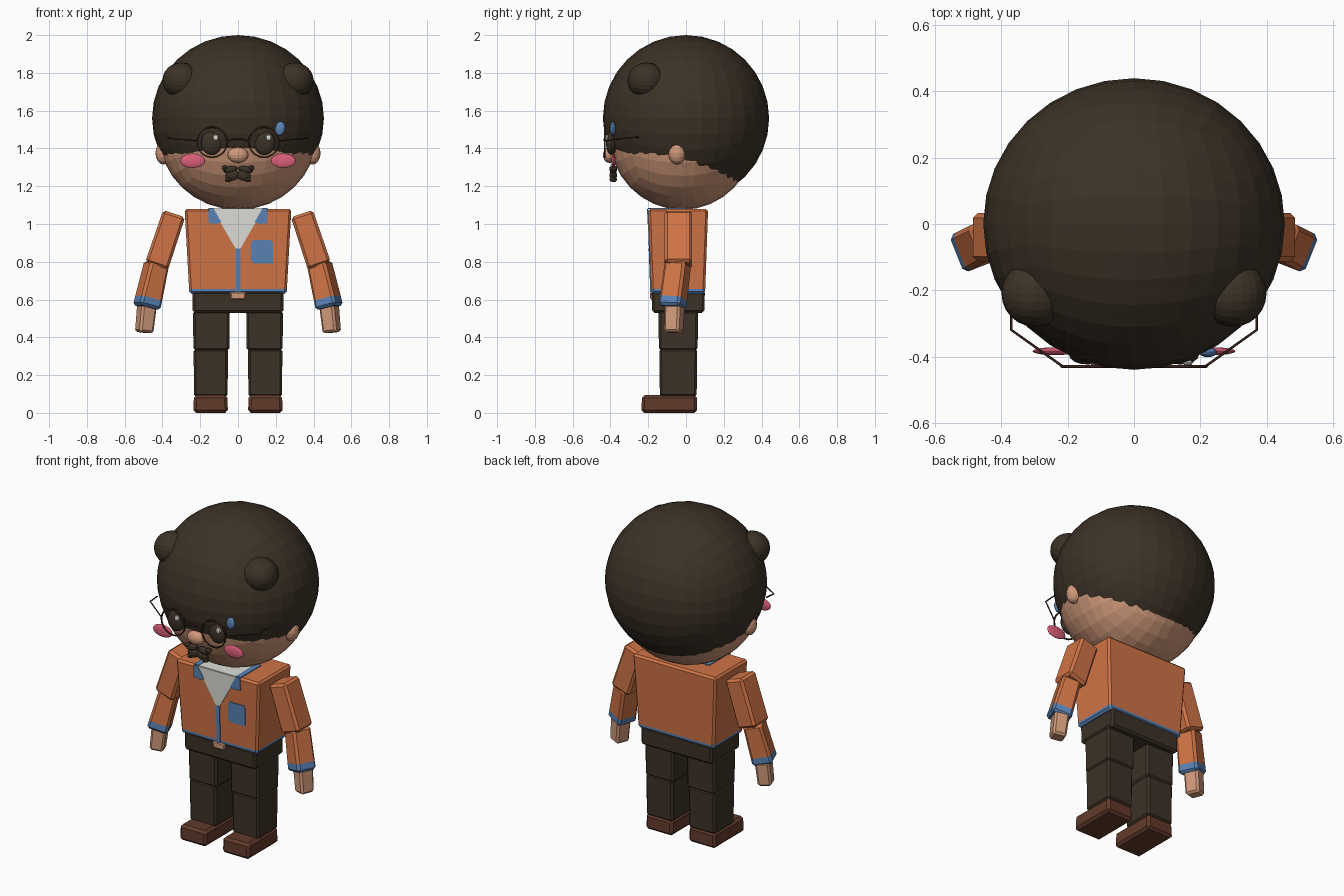
import bpy, bmesh, math
from mathutils import Vector, Matrix

if "Cube" in bpy.data.objects:
    bpy.data.objects.remove(bpy.data.objects["Cube"], do_unlink=True)


def material(name, rgb):
    lin = [((c / 255 + 0.055) / 1.055) ** 2.4 for c in rgb] + [1]
    m = bpy.data.materials.new(name)
    m.use_nodes = True
    m.diffuse_color = lin
    m.node_tree.nodes["Principled BSDF"].inputs["Base Color"].default_value = lin
    return m


DARK = material("dark brown", (60, 50, 38))
ORANGE = material("orange cloth", (208, 116, 70))
BLUE = material("blue trim", (90, 132, 182))
SKIN = material("skin", (208, 153, 122))
WHITE = material("white", (222, 222, 217))
PINK = material("pink", (220, 95, 122))
SHOE = material("shoe brown", (98, 58, 43))
FRAME = material("glasses brown", (62, 38, 30))


def finish(name, bm, *mats):
    bmesh.ops.recalc_face_normals(bm, faces=bm.faces)
    me = bpy.data.meshes.new(name)
    bm.to_mesh(me)
    bm.free()
    ob = bpy.data.objects.new(name, me)
    bpy.context.collection.objects.link(ob)
    for m in mats:
        me.materials.append(m)
    return ob


def blob(name, centre, radii, mat, cuts=3, cut=None, tilt=0):
    """Ellipsoid from a subdivided cube; cut is (point, normal) of the part removed."""
    bm = bmesh.new()
    bmesh.ops.create_cube(bm, size=2)
    bmesh.ops.subdivide_edges(bm, edges=bm.edges, cuts=cuts, use_grid_fill=True)
    for v in bm.verts:
        p = Vector([math.tan(c * math.pi / 4) for c in v.co]).normalized()
        v.co = Vector([p[i] * radii[i] for i in range(3)])
    bm.transform(Matrix.Translation(centre) @ Matrix.Rotation(tilt, 4, 'Y'))
    if cut:
        geom = bm.verts[:] + bm.edges[:] + bm.faces[:]
        bmesh.ops.bisect_plane(bm, geom=geom, plane_co=cut[0], plane_no=cut[1], clear_outer=True)
        bmesh.ops.holes_fill(bm, edges=[e for e in bm.edges if e.is_boundary], sides=0)
    return finish(name, bm, mat)


def block(name, a, b, size_a, size_b, mat, trim=0, trim_mat=None, twist=0, bevel=0.012):
    """Tapered, bevelled block running from a to b, with an optional coloured band at b."""
    a, b = Vector(a), Vector(b)
    length = (b - a).length
    d = (b - a) / length
    x = Vector((math.cos(twist), math.sin(twist), 0))
    x = (x - d * x.dot(d)).normalized()
    y = d.cross(x)
    bm = bmesh.new()
    bmesh.ops.create_cube(bm, size=1)
    for v in bm.verts:
        s = size_b if v.co.z > 0 else size_a
        v.co = Vector((v.co.x * s[0], v.co.y * s[1], (v.co.z + 0.5) * length))
    bmesh.ops.bevel(bm, geom=bm.edges[:], offset=bevel, segments=1, affect='EDGES')
    if trim:
        geom = bm.verts[:] + bm.edges[:] + bm.faces[:]
        bmesh.ops.bisect_plane(bm, geom=geom, plane_co=(0, 0, length - trim), plane_no=(0, 0, 1))
        for f in bm.faces:
            f.material_index = int(f.calc_center_median().z > length - trim)
    for v in bm.verts:
        v.co = a + x * v.co.x + y * v.co.y + d * v.co.z
    return finish(name, bm, mat, trim_mat or mat)


def panel(name, points, offset, mat):
    """Thin plate raised from a flat outline."""
    bm = bmesh.new()
    face = bm.faces.new([bm.verts.new(p) for p in points])
    out = bmesh.ops.extrude_face_region(bm, geom=[face])["geom"]
    verts = [g for g in out if isinstance(g, bmesh.types.BMVert)]
    bmesh.ops.translate(bm, verts=verts, vec=offset)
    return finish(name, bm, mat)


def chest(name, outline, mat, lift=0.004):
    pts = [(x, -0.184 - 0.036 * (z - 0.63), z) for x, z in outline]
    return panel(name, pts, (0, -lift, 0), mat)


def wire(name, points, mat, closed=False, radius=0.005):
    cu = bpy.data.curves.new(name, 'CURVE')
    cu.dimensions = '3D'
    cu.bevel_depth = radius
    cu.bevel_resolution = 1
    sp = cu.splines.new('POLY')
    sp.points.add(len(points) - 1)
    for p, co in zip(sp.points, points):
        p.co = (*co, 1)
    sp.use_cyclic_u = closed
    cu.materials.append(mat)
    ob = bpy.data.objects.new(name, cu)
    bpy.context.collection.objects.link(ob)
    return ob


# Head and hair cap with a hairline sloping down to the back
blob("head", (0, -0.02, 1.48), (0.42, 0.39, 0.405), SKIN, cuts=7)
blob("hair", (0, 0, 1.56), (0.455, 0.44, 0.44), DARK, cuts=7,
     cut=((0, 0, 1.275), (0, -0.325, -1)))
blob("nose", (0, -0.405, 1.365), (0.055, 0.035, 0.042), SKIN)

# Torso with hem, hips and belly gap
block("jacket", (0, -0.0415, 1.08), (0, -0.0415, 0.63), (0.565, 0.317), (0.515, 0.285),
      ORANGE, trim=0.026, trim_mat=BLUE)
block("hips", (0, -0.041, 0.645), (0, -0.041, 0.53), (0.48, 0.282), (0.48, 0.275), DARK)
block("belly_gap", (0, -0.17, 0.64), (0, -0.17, 0.6), (0.085, 0.04), (0.075, 0.04), SKIN, bevel=0.006)

# Jacket front: shirt opening, placket and pocket
chest("shirt_front", [(-0.135, 1.08), (0.135, 1.08), (0.01, 0.865), (-0.01, 0.865)], WHITE)
chest("placket", [(-0.012, 0.87), (0.012, 0.87), (0.012, 0.64), (-0.012, 0.64)], BLUE, 0.005)
chest("pocket", [(0.08, 0.915), (0.175, 0.915), (0.185, 0.9), (0.185, 0.79),
                 (0.085, 0.79), (0.07, 0.805), (0.07, 0.9)], BLUE)
panel("shirt_top", [(-0.13, -0.2, 1.079), (0.13, -0.2, 1.079), (0.13, 0, 1.079), (-0.13, 0, 1.079)],
      (0, 0, 0.004), WHITE)

for s, side in ((1, "left"), (-1, "right")):
    # Collar
    chest(side + "_collar", [(s * x, z) for x, z in
          ((0.157, 1.08), (0.128, 1.08), (0.088, 1.01), (0.115, 1.0), (0.157, 1.005))], BLUE, 0.006)
    panel(side + "_collar_top", [(s * x, y, 1.079) for x, y in
          ((0.157, -0.2), (0.125, -0.2), (0.125, 0), (0.157, 0))], (0, 0, 0.006), BLUE)

    # Arm
    block(side + "_upper_arm", (s * 0.338, -0.04, 1.055), (s * 0.43, -0.04, 0.78),
          (0.122, 0.145), (0.128, 0.145), ORANGE, bevel=0.014)
    block(side + "_forearm", (s * 0.43, -0.042, 0.795), (s * 0.484, -0.072, 0.557),
          (0.108, 0.118), (0.122, 0.122), ORANGE, trim=0.05, trim_mat=BLUE,
          twist=-s * 0.38, bevel=0.014)
    block(side + "_hand", (s * 0.482, -0.06, 0.57), (s * 0.497, -0.066, 0.425),
          (0.086, 0.09), (0.08, 0.085), SKIN, twist=-s * 0.38)

    # Leg and shoe
    block(side + "_thigh", (s * 0.141, -0.041, 0.54), (s * 0.141, -0.041, 0.33),
          (0.195, 0.21), (0.19, 0.205), DARK)
    block(side + "_shin", (s * 0.144, -0.041, 0.34), (s * 0.144, -0.041, 0.085),
          (0.182, 0.2), (0.178, 0.195), DARK)
    block(side + "_shoe", (s * 0.145, -0.088, 0.095), (s * 0.145, -0.088, 0),
          (0.176, 0.29), (0.184, 0.296), SHOE, bevel=0.015)

    # Face side parts
    blob(side + "_ear", (s * 0.395, -0.047, 1.375), (0.042, 0.046, 0.06), SKIN)
    blob(side + "_hair_tuft", (s * 0.3, -0.21, 1.76), (0.1, 0.1, 0.095), DARK, cuts=5)
    blob(side + "_eye", (s * 0.14, -0.395, 1.43), (0.056, 0.029, 0.066), DARK)
    blob(side + "_eye_glint", (s * 0.14 + 0.022, -0.418, 1.457), (0.016, 0.01, 0.018), WHITE, cuts=1)
    blob(side + "_brow", (s * 0.162, -0.385, 1.513), (0.022, 0.012, 0.014), DARK, cuts=1, tilt=s * 0.5)
    blob(side + "_cheek", (s * 0.24, -0.384, 1.335), (0.066, 0.012, 0.038), PINK)

    # Moustache half
    for part, x, z, rx, rz in (("upper", 0.04, 1.288, 0.04, 0.02), ("tip", 0.07, 1.296, 0.017, 0.015),
                               ("lower", 0.03, 1.258, 0.04, 0.03), ("fringe", 0.05, 1.236, 0.02, 0.015)):
        blob(f"{side}_moustache_{part}", (s * x, -0.385, z), (rx, 0.02, rz), DARK, cuts=2, tilt=s * 0.2)

    # Glasses rim and temple
    ring = [(s * 0.137 + 0.08 * math.cos(t * math.tau / 20), -0.43,
             1.433 + 0.08 * math.sin(t * math.tau / 20)) for t in range(20)]
    wire(side + "_glasses_rim", ring, FRAME, closed=True)
    wire(side + "_glasses_temple", [(s * 0.215, -0.43, 1.44), (s * 0.37, -0.32, 1.455),
                                    (s * 0.37, -0.25, 1.46)], FRAME, radius=0.004)

# Glasses bridge and sweat drop
wire("glasses_bridge", [(-0.058, -0.43, 1.435), (-0.025, -0.432, 1.45),
                        (0.025, -0.432, 1.45), (0.058, -0.43, 1.435)], FRAME)
blob("sweat_drop", (0.223, -0.387, 1.505), (0.027, 0.015, 0.038), BLUE, tilt=0.2)
